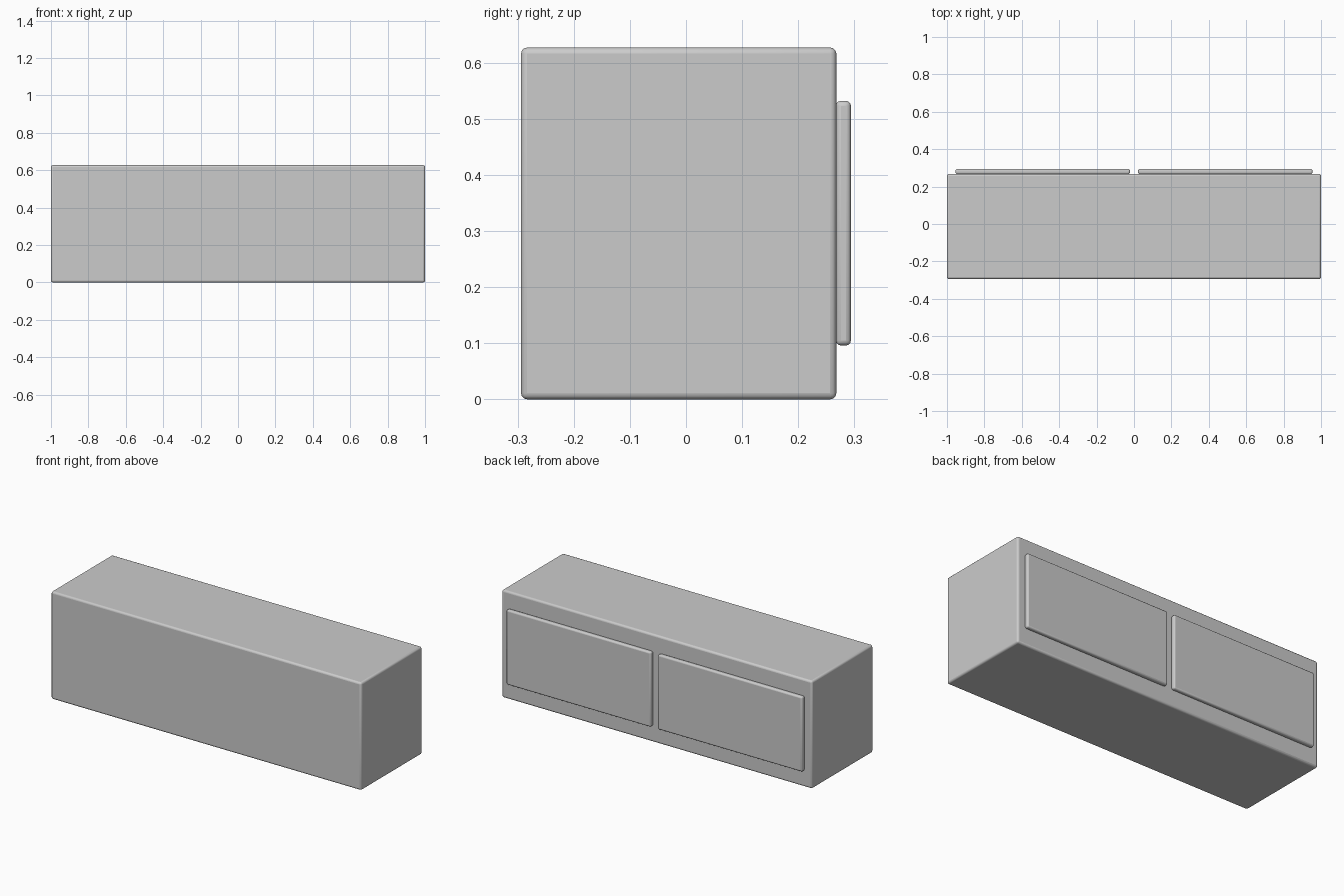
import bpy

if "Cube" in bpy.data.objects:
    bpy.data.objects.remove(bpy.data.objects["Cube"])


def rounded_box(name, lo, hi, radius, segments):
    """Box between two corners with rounded edges."""
    size = [b - a for a, b in zip(lo, hi)]
    centre = [(a + b) / 2 for a, b in zip(lo, hi)]
    bpy.ops.mesh.primitive_cube_add(size=1, location=centre)
    ob = bpy.context.object
    ob.name = name
    ob.scale = size
    bpy.ops.object.transform_apply(location=False, rotation=False, scale=True)
    bevel = ob.modifiers.new("rounded_edges", "BEVEL")
    bevel.width = radius
    bevel.segments = segments
    bpy.ops.object.shade_smooth_by_angle()
    return ob


# Main cabinet block
rounded_box("cabinet_body", (-1, -0.294, 0), (1, 0.268, 0.627), 0.011, 3)

# Pair of raised panels on the back face
for side, x0, x1 in (("left", -0.954, -0.022), ("right", 0.022, 0.954)):
    rounded_box(side + "_door_panel", (x0, 0.267, 0.096), (x1, 0.294, 0.532), 0.009, 3)
